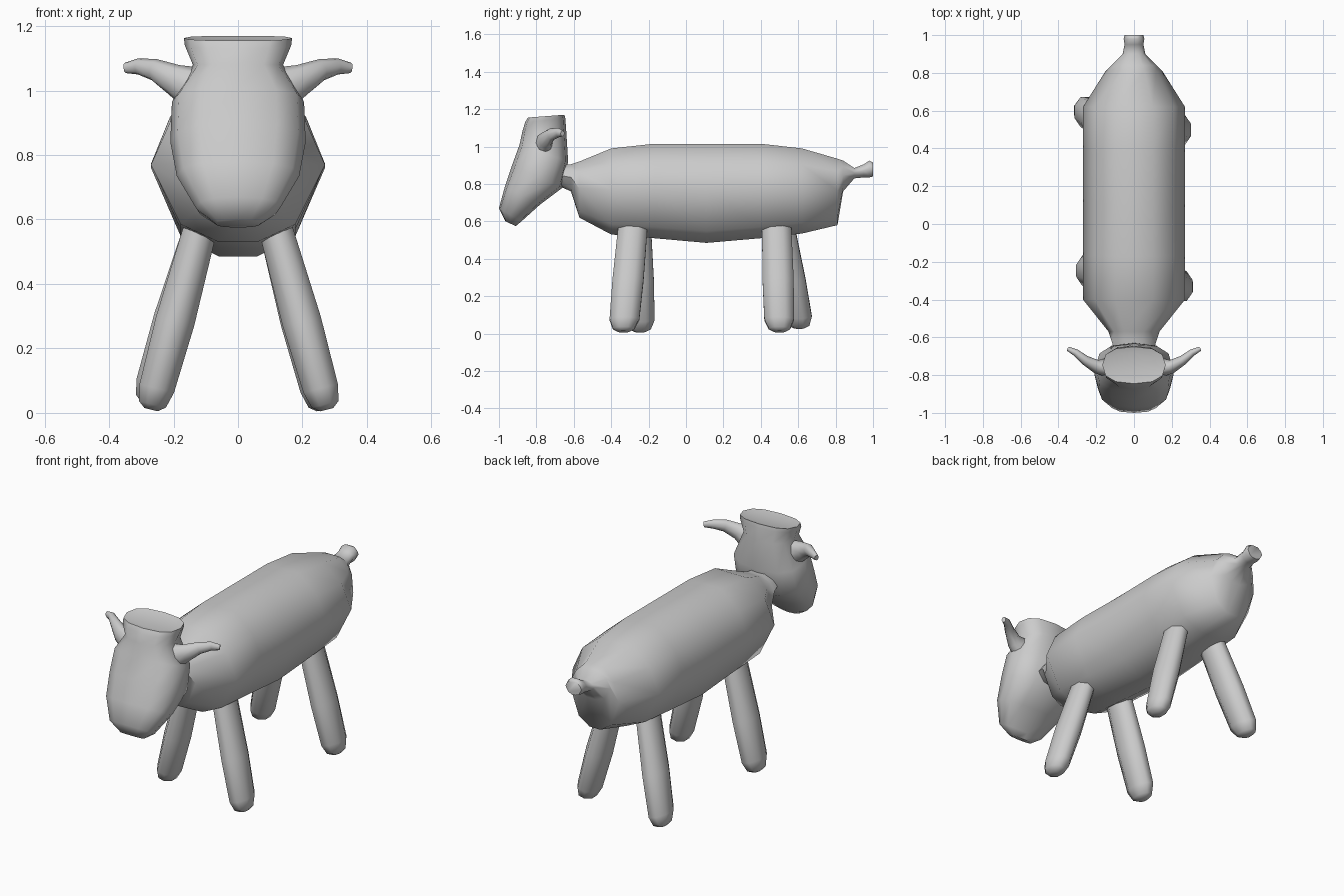
import bpy, bmesh
from math import sin, cos, pi, radians
from mathutils import Vector

if "Cube" in bpy.data.objects:
    bpy.data.objects.remove(bpy.data.objects["Cube"])


def loft(name, rings, angle=65):
    """Skin a list of equal-sized point rings and cap both ends."""
    bm = bmesh.new()
    vr = [[bm.verts.new(p) for p in r] for r in rings]
    n = len(vr[0])
    for a, b in zip(vr, vr[1:]):
        for i in range(n):
            j = (i + 1) % n
            bm.faces.new((a[i], a[j], b[j], b[i]))
    bm.faces.new(vr[0])
    bm.faces.new(vr[-1])
    bmesh.ops.recalc_face_normals(bm, faces=bm.faces)
    me = bpy.data.meshes.new(name)
    bm.to_mesh(me)
    bm.free()
    ob = bpy.data.objects.new(name, me)
    bpy.context.collection.objects.link(ob)
    bpy.ops.object.select_all(action='DESELECT')
    ob.select_set(True)
    bpy.context.view_layer.objects.active = ob
    bpy.ops.object.shade_smooth_by_angle(angle=radians(angle))
    return ob


def oval(c, u, v, n=8, e=1.0, twist=0.0):
    """Ring of n points around c spanned by u and v; e < 1 squares it off."""
    pw = lambda t: (1 if t >= 0 else -1) * abs(t) ** e
    c, u, v = Vector(c), Vector(u), Vector(v)
    angles = [2 * pi * (i + twist) / n for i in range(n)]
    return [c + u * pw(cos(a)) + v * pw(sin(a)) for a in angles]


# Body with neck stub and tail: y, half width, top z, bottom z
half = [(0.37, 1.0), (0.78, 0.81), (1.0, 0.52), (0.66, 0.12), (0.22, 0.0)]
section = half + [(-x, h) for x, h in reversed(half)]
stations = [(-0.68, 0.10, 0.90, 0.79), (-0.615, 0.12, 0.905, 0.76),
            (-0.57, 0.135, 0.92, 0.62), (-0.40, 0.27, 0.99, 0.53),
            (-0.17, 0.27, 1.015, 0.51), (0.11, 0.27, 1.015, 0.485),
            (0.40, 0.27, 1.015, 0.51), (0.62, 0.27, 0.99, 0.535),
            (0.81, 0.15, 0.935, 0.58), (0.84, 0.12, 0.925, 0.76),
            (0.90, 0.06, 0.885, 0.83), (0.95, 0.05, 0.905, 0.835),
            (0.98, 0.055, 0.925, 0.835), (1.0, 0.05, 0.915, 0.84)]
loft("body", [[(w * x, y, b + h * (t - b)) for x, h in section]
              for y, w, t, b in stations])

# Head with flared crown: front y, front z, back y, back z, half width
head = [(-0.965, 0.60, -0.91, 0.575, 0.07), (-1.0, 0.67, -0.88, 0.60, 0.13),
        (-0.97, 0.78, -0.78, 0.69, 0.19), (-0.93, 0.90, -0.66, 0.78, 0.21),
        (-0.89, 1.01, -0.63, 0.92, 0.205), (-0.875, 1.08, -0.64, 1.08, 0.14),
        (-0.86, 1.13, -0.645, 1.15, 0.165), (-0.845, 1.155, -0.65, 1.17, 0.168),
        (-0.81, 1.15, -0.68, 1.16, 0.13)]
loft("head", [oval((0, (fy + by) / 2, (fz + bz) / 2), (w, 0, 0),
                   (0, (by - fy) / 2, (bz - fz) / 2), 12, 0.8)
              for fy, fz, by, bz, w in head])

# Ears, curving out and back
ear_path = [((0.12, -0.76, 1.00), 0.075), ((0.20, -0.755, 1.035), 0.048),
            ((0.26, -0.72, 1.065), 0.034), ((0.31, -0.68, 1.075), 0.025),
            ((0.35, -0.66, 1.07), 0.016)]
ear_rings = []
for i, (p, r) in enumerate(ear_path):
    d = Vector(ear_path[min(i + 1, 4)][0]) - Vector(ear_path[max(i - 1, 0)][0])
    side = d.cross(Vector((0, 0, 1))).normalized()
    ear_rings.append(oval(p, side * r * 0.75, side.cross(d).normalized() * r))
ears = loft("ears", ear_rings)
ears.modifiers.new("mirror", 'MIRROR')

# Legs: fraction down, x radius, y radius
leg_shape = [(-0.08, 0.055, 0.08), (0.0, 0.055, 0.085), (0.5, 0.064, 0.09),
             (0.88, 0.058, 0.086), (0.97, 0.045, 0.062), (1.0, 0.022, 0.03)]


def leg(name, top, foot):
    top, foot = Vector(top), Vector(foot)
    loft(name, [oval(top.lerp(foot, t), (rx, 0, 0.25 * rx * (1 if foot.x > 0 else -1)),
                     (0, ry, 0), 8, 1.0, 0.5) for t, rx, ry in leg_shape])


leg("front_leg_right", (0.12, -0.285, 0.56), (0.275, -0.335, 0.01))
leg("front_leg_left", (-0.12, -0.265, 0.56), (-0.27, -0.245, 0.01))
leg("back_leg_right", (0.12, 0.485, 0.56), (0.265, 0.50, 0.01))
leg("back_leg_left", (-0.12, 0.505, 0.56), (-0.28, 0.605, 0.03))
